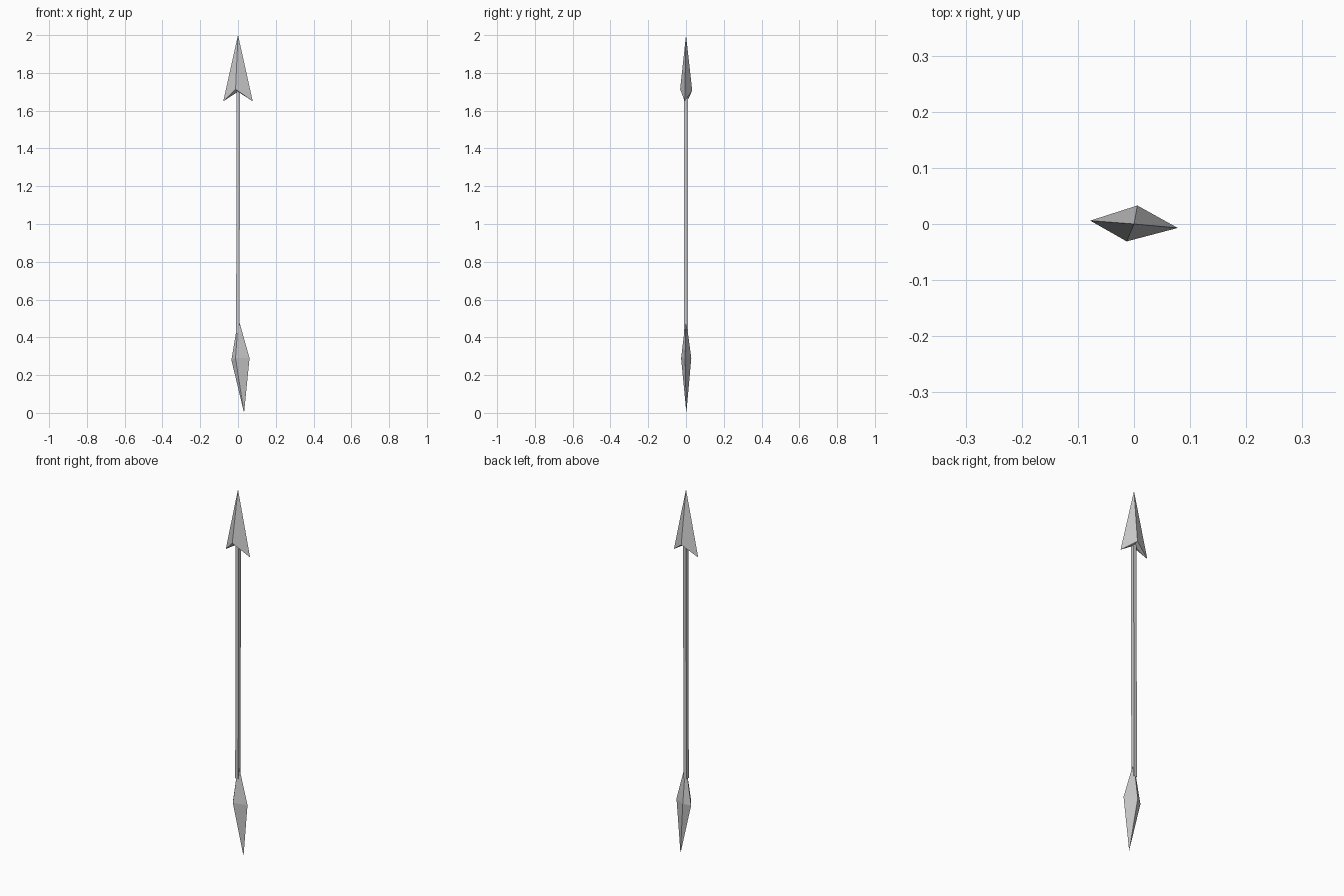
import bpy

if "Cube" in bpy.data.objects:
    bpy.data.objects.remove(bpy.data.objects["Cube"])


def spindle(name, top, bottom, ring):
    """Flat-faced solid: a ring of side points closed by a top and a bottom point."""
    n = len(ring)
    verts = [top, bottom] + ring
    faces = []
    for i in range(n):
        a, b = 2 + i, 2 + (i + 1) % n
        faces += [(0, a, b), (1, b, a)]
    return make(name, verts, faces)


def make(name, verts, faces):
    mesh = bpy.data.meshes.new(name)
    mesh.from_pydata(verts, [], faces)
    obj = bpy.data.objects.new(name, mesh)
    bpy.context.collection.objects.link(obj)
    return obj


def square(cx, cy, z, hx, hy):
    return [(cx - hx, cy - hy, z), (cx + hx, cy - hy, z),
            (cx + hx, cy + hy, z), (cx - hx, cy + hy, z)]


# Barbed head: swept-back side points, hollow underside
spindle("spear_head", (0, 0, 2.0), (0, 0, 1.70),
        [(-0.078, 0.006, 1.65), (-0.013, -0.031, 1.713),
         (0.078, -0.007, 1.65), (0.006, 0.033, 1.706)])

# Square shaft with a very slight lean
make("shaft", square(-0.001, 0, 0.42, 0.009, 0.010) + square(0.002, 0, 1.72, 0.009, 0.010),
     [(3, 2, 1, 0), (4, 5, 6, 7)] +
     [(i, (i + 1) % 4, (i + 1) % 4 + 4, i + 4) for i in range(4)])

# Tail spike: lopsided four-sided spindle
spindle("tail_spike", (0.002, 0, 0.50), (0.032, 0.002, 0.0),
        [(-0.035, 0.006, 0.28), (-0.013, -0.026, 0.29),
         (0.061, -0.005, 0.29), (0.0, 0.028, 0.29)])
